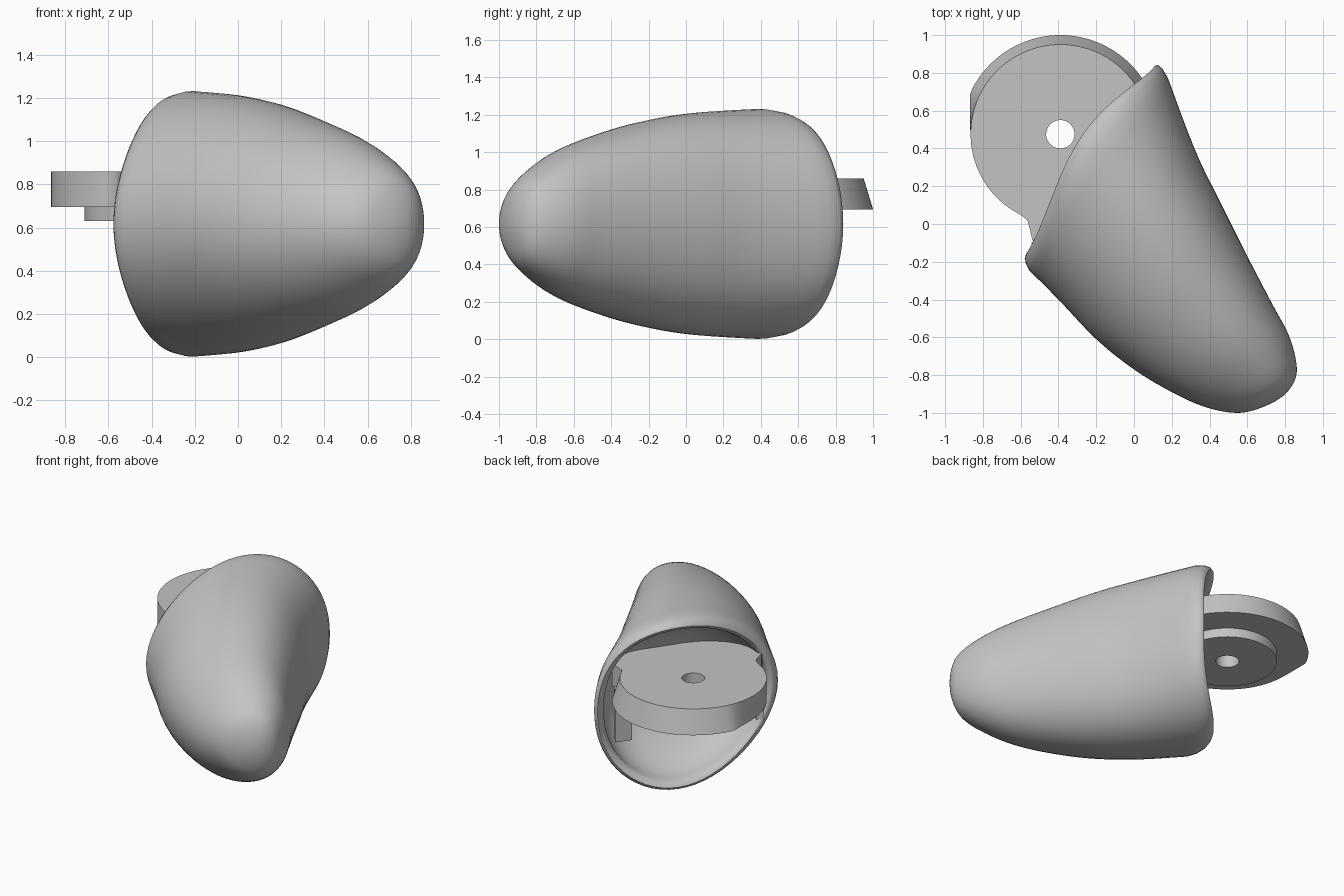
import bpy, bmesh
from math import sin, cos, pi, radians
from mathutils import Vector

cube = bpy.data.objects.get("Cube")
if cube:
    bpy.data.objects.remove(cube)

grey = bpy.data.materials.new("plain_grey")
grey.use_nodes = True
tone = (0.55, 0.55, 0.55, 1)
grey.diffuse_color = tone
grey.node_tree.nodes["Principled BSDF"].inputs["Base Color"].default_value = tone

MID = 0.617  # height of the symmetry plane


def finish(name, bm, angle=35):
    bmesh.ops.recalc_face_normals(bm, faces=bm.faces)
    mesh = bpy.data.meshes.new(name)
    bm.to_mesh(mesh)
    bm.free()
    mesh.materials.append(grey)
    ob = bpy.data.objects.new(name, mesh)
    bpy.context.collection.objects.link(ob)
    bpy.ops.object.select_all(action='DESELECT')
    ob.select_set(True)
    bpy.context.view_layer.objects.active = ob
    bpy.ops.object.shade_smooth_by_angle(angle=radians(angle))


def bridge(bm, rings, closed=False):
    n = len(rings[0])
    pairs = list(zip(rings, rings[1:]))
    if closed:
        pairs.append((rings[-1], rings[0]))
    for a, b in pairs:
        for i in range(n):
            j = (i + 1) % n
            bm.faces.new((a[i], a[j], b[j], b[i]))


# Shell sections, rim to tip: right edge x y, left edge x y, half height
SECTIONS = [
    (-.60, -.20, .14, .88, .62),
    (-.40, -.40, .32, .40, .595),
    (-.20, -.61, .46, .11, .55),
    (0, -.77, .60, -.17, .485),
    (.20, -.89, .73, -.42, .41),
    (.38, -.97, .82, -.59, .325),
    (.55, -1.0, .86, -.74, .235),
    (.68, -.97, .85, -.83, .14),
    (.79, -.91, .79, -.91, 0),
]
first, second, last = SECTIONS[0], SECTIONS[1], SECTIONS[-2]
PADDED = ([tuple(2 * a - b for a, b in zip(first, second))] + SECTIONS
          + [(last[2], last[3], last[0], last[1], -last[4])])
INWARD = Vector((.83, -.558, 0))  # from the opening into the shell


def section(u):
    """Smooth interpolation between the sections."""
    k = min(int(u), len(SECTIONS) - 2)
    t = u - k
    return [0.5 * (2 * b + (c - a) * t + (2 * a - 5 * b + 4 * c - d) * t * t
                   + (3 * b - a - 3 * c + d) * t ** 3)
            for a, b, c, d in zip(*PADDED[k:k + 4])]


def shell_ring(bm, u, inset, n=64):
    x0, y0, x1, y1, h = section(u)
    a, b = Vector((x0, y0, 0)), Vector((x1, y1, 0))
    centre, half = (a + b) / 2, (b - a) / 2
    half *= 1 - inset / half.length
    bulge = INWARD * -.11 * max(0, 1 - u / 2) ** 2
    ring = []
    for i in range(n):
        t = 2 * pi * i / n
        p = centre + half * (cos(t) + .14 * sin(t) ** 2) + bulge * abs(sin(t)) ** 3.5
        p.z = MID + (h - inset) * sin(t)
        ring.append(bm.verts.new(p))
    return ring


# Fingertip shell with a rounded rim
bm = bmesh.new()
tip_u = len(SECTIONS) - 1
outer = [(tip_u - .04 - i * .2, 0) for i in range(39)]
lip = [(.22, 0), (.1, .012), (.03, .03), (0, .05), (.03, .07), (.08, .08)]
rings = [shell_ring(bm, u, d) for u, d in outer + lip]

# Rounded bowl hollowed into the opening
edge = [v.co.copy() for v in rings[-1]]
middle = sum(edge, Vector()) / len(edge)
for step in range(1, 13):
    phi = radians(step * 7.3)
    rings.append([bm.verts.new(middle + (p - middle) * cos(phi) + INWARD * .4 * sin(phi))
                  for p in edge])
bridge(bm, rings)
for ring in (rings[0], rings[-1]):
    bm.faces.new(ring)
finish("shell", bm, 50)

# Hinge disc: outline as angle and radius, reaching the bowl wall inside the shell
HUB = Vector((-.39, .475, 0))
OUTLINE = [(-180, .475), (-116, .475), (-110, .49), (-103, .61), (-90, .66),
           (-45, .69), (0, .61), (12, .57), (20, .475), (180, .475)]


def disc_radius(angle):
    for (a0, r0), (a1, r1) in zip(OUTLINE, OUTLINE[1:]):
        if angle <= a1:
            return r0 + (r1 - r0) * (angle - a0) / (a1 - a0)


def flare_radius(angle):
    """Wider stop at the back, trimmed flat on its right side."""
    if angle < 22:
        return disc_radius(angle)
    c = cos(radians(angle))
    return min(.525, .477 / -c) if c < 0 else .525


# Centre hole, stepped underside, flared edge and flat top
bm = bmesh.new()
PROFILE = [(lambda a: .075, .63), (lambda a: .32, .63), (lambda a: .32, .695),
           (flare_radius, .695), (disc_radius, .86), (lambda a: .075, .86)]
rings = []
for radius, z in PROFILE:
    ring = []
    for angle in range(-180, 180, 3):
        t, r = radians(angle), radius(angle)
        ring.append(bm.verts.new(HUB + Vector((r * cos(t), r * sin(t), z))))
    rings.append(ring)
bridge(bm, rings, closed=True)
finish("hinge_disc", bm)


def prism(name, outline, z0, z1):
    bm = bmesh.new()
    base = bm.faces.new([bm.verts.new((x, y, z0)) for x, y in outline])
    top = bmesh.ops.extrude_face_region(bm, geom=[base])["geom"]
    bmesh.ops.translate(bm, vec=(0, 0, z1 - z0),
                        verts=[v for v in top if isinstance(v, bmesh.types.BMVert)])
    finish(name, bm)


# Supports under the disc at both sides of the opening
prism("right_support", [(-.545, -.1), (-.5, -.08), (-.38, -.18), (-.44, -.24)], .38, .71)
prism("left_support", [(-.02, .64), (.05, .73), (.15, .6), (.08, .5)], .38, .71)
